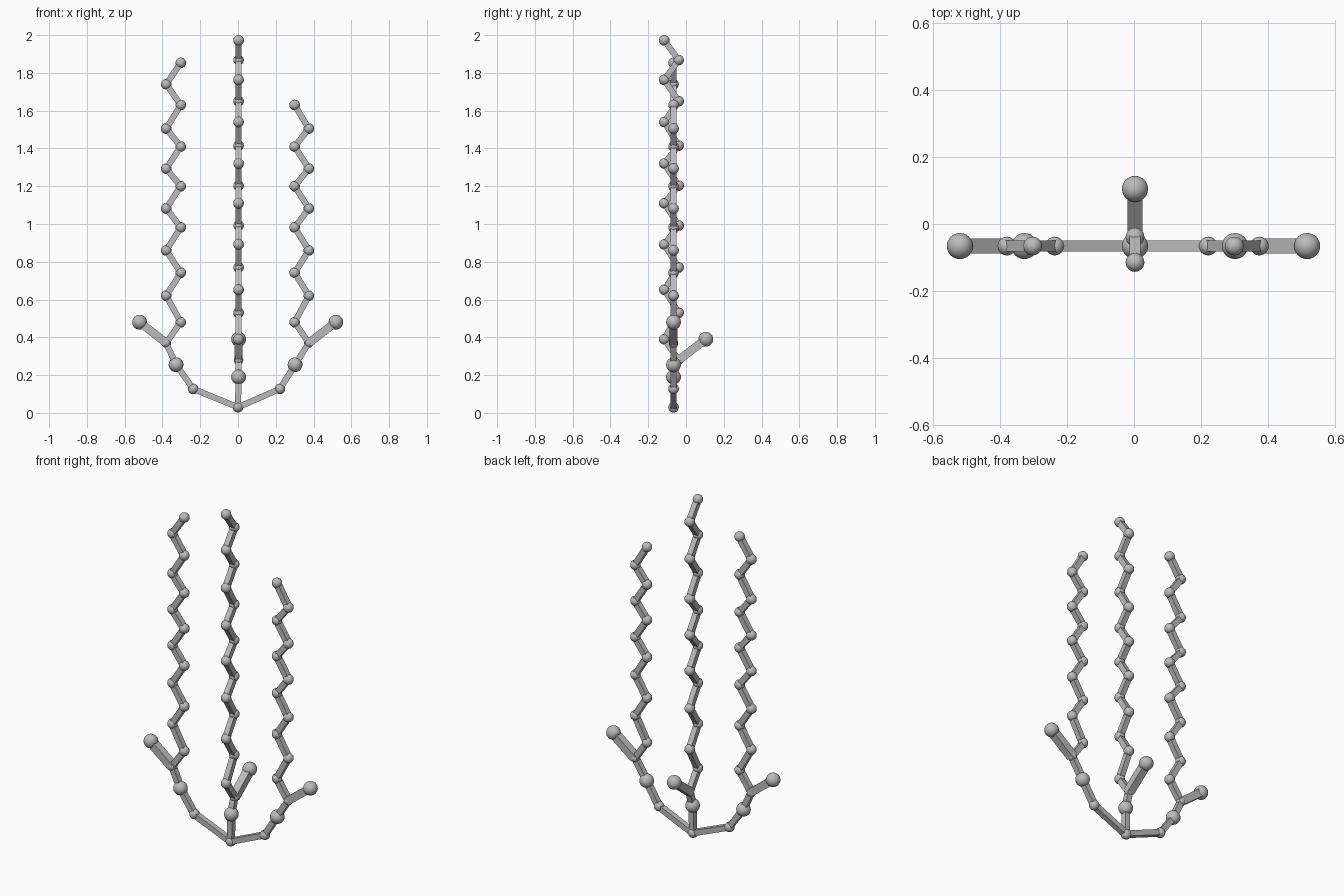
import bpy
import bmesh
from mathutils import Matrix, Vector

default = bpy.data.objects.get("Cube")
if default:
    bpy.data.objects.remove(default, do_unlink=True)

PLANE_Y = -0.066
SMALL, JOINT, BIG = 0.028, 0.025, 0.039
THIN, THICK = 0.032, 0.044

grey = bpy.data.materials.new("light grey")
grey.use_nodes = True
grey.diffuse_color = (0.5, 0.5, 0.5, 1)
grey.node_tree.nodes["Principled BSDF"].inputs["Base Color"].default_value = grey.diffuse_color


def finish(name, bm):
    mesh = bpy.data.meshes.new(name)
    bm.to_mesh(mesh)
    bm.free()
    mesh.materials.append(grey)
    bpy.context.collection.objects.link(bpy.data.objects.new(name, mesh))


def make_balls(name, balls):
    bm = bmesh.new()
    for centre, radius in balls:
        bmesh.ops.create_uvsphere(bm, u_segments=24, v_segments=16, radius=radius,
                                  matrix=Matrix.Translation(centre))
    for face in bm.faces:
        face.smooth = True
    finish(name, bm)


def make_rods(name, rods, normal):
    # Square rods, with one pair of sides facing along the strand's normal
    bm = bmesh.new()
    for start, end, width in rods:
        axis = end - start
        length = axis.length
        axis.normalize()
        side = normal.cross(axis).normalized()
        turn = Matrix((side, axis.cross(side), axis)).transposed().to_4x4()
        place = Matrix.Translation((start + end) / 2) @ turn
        bmesh.ops.create_cube(bm, size=1, matrix=place @ Matrix.Diagonal((width, width, length, 1)))
    finish(name, bm)


def make_strand(name, stem, zigzag, tip, normal):
    # The stem holds (point, radius) pairs and ends at the joint of the branch
    balls = stem + [(p, SMALL) for p in zigzag]
    points = [p for p, radius in balls]
    joint = stem[-1][0]
    rods = [(a, b, THIN) for a, b in zip(points, points[1:])]
    make_balls(name + "_balls", balls[1:])
    make_rods(name + "_rods", rods, normal)
    make_balls(name + "_branch_ball", [(tip, BIG)])
    make_rods(name + "_branch_rod", [(joint, tip, THICK)], normal)


# Heights of the kinks shared by all strands
heights = [0.48, 0.62, 0.742, 0.86, 0.982, 1.082, 1.2, 1.293,
           1.41, 1.505, 1.63, 1.74, 1.853, 1.958, 2.062]


def across(x, z):
    return Vector((x, PLANE_Y, z))


def along(y, z):
    return Vector((0.003, y, z))


# Shared root ball
root = across(0, 0.03)
make_balls("root_ball", [(root, SMALL)])

# Two outer strands, which zigzag sideways
for name, low, bend, inner, outer, tip, count in (
        ("right_strand", -0.237, -0.328, -0.303, -0.38, -0.521, 13),
        ("left_strand", 0.222, 0.302, 0.3, 0.375, 0.518, 11)):
    stem = [(root, SMALL), (across(low, 0.127), SMALL),
            (across(bend, 0.255), BIG), (across(outer, 0.37), JOINT)]
    zigzag = [across(outer if i % 2 else inner, z) for i, z in enumerate(heights[:count])]
    make_strand(name, stem, zigzag, across(tip, 0.48), Vector((0, 1, 0)))

# Middle strand, which zigzags front to back
stem = [(root, SMALL), (along(PLANE_Y, 0.19), BIG), (along(-0.038, 0.28), JOINT)]
zigzag = [along(-0.039 if i % 2 else -0.115, z - 0.09) for i, z in enumerate(heights)]
make_strand("middle_strand", stem, zigzag, along(0.105, 0.39), Vector((1, 0, 0)))
